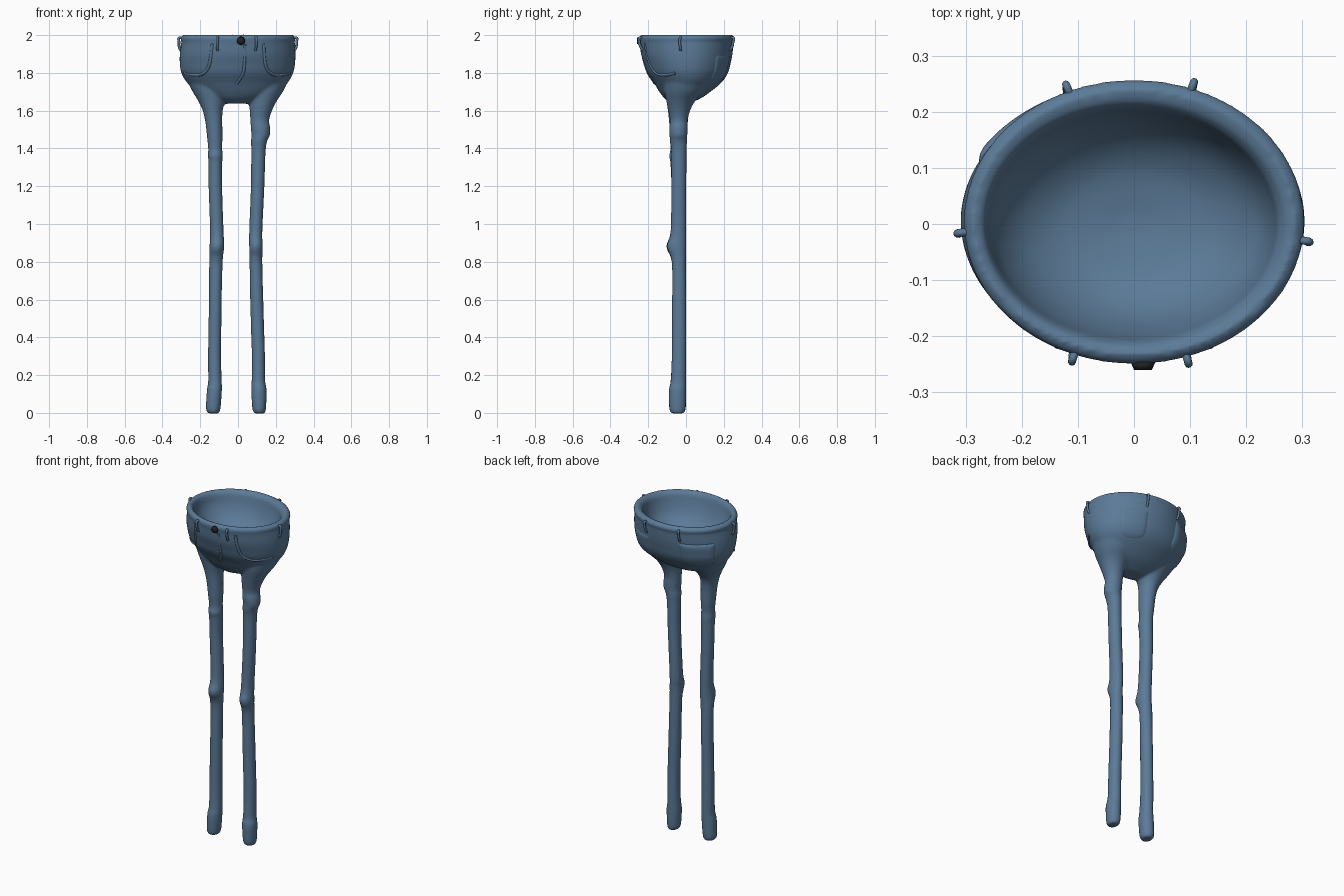
import bpy, bmesh, math
from mathutils import Vector


def material(name, rgb):
    m = bpy.data.materials.new(name)
    m.diffuse_color = (*rgb, 1)
    return m


denim = material("denim blue", (0.105, 0.195, 0.31))
dark = material("dark metal", (0.015, 0.016, 0.02))


def refine(rings, steps=4):
    """Smooth a ring list with a Catmull-Rom curve."""
    out = []
    for i in range(len(rings) - 1):
        p0, p1, p2 = rings[max(i - 1, 0)], rings[i], rings[i + 1]
        p3 = rings[min(i + 2, len(rings) - 1)]
        for s in range(steps):
            t = s / steps
            out.append(tuple(0.5 * (2 * b + (c - a) * t + (2 * a - 5 * b + 4 * c - d) * t * t
                                    + (3 * b - a - 3 * c + d) * t ** 3)
                             for a, b, c, d in zip(p0, p1, p2, p3)))
    return out + [rings[-1]]


# Ring = z, centre x, centre y, radius x, radius y
OUTER = refine([(1.637, -0.01, -0.03, 0.07, 0.045), (1.665, -0.002, -0.018, 0.155, 0.095),
                (1.70, 0, -0.006, 0.215, 0.135), (1.75, -0.003, 0.009, 0.268, 0.180),
                (1.80, -0.004, 0.009, 0.296, 0.213), (1.85, -0.003, 0.007, 0.305, 0.229),
                (1.90, -0.002, 0.004, 0.306, 0.242), (1.955, 0, 0.003, 0.301, 0.248)]) + [
         (1.967, 0, 0.002, 0.299, 0.249), (1.978, 0, 0.004, 0.305, 0.254),
         (1.992, 0, 0.004, 0.302, 0.252)]
INNER = [(2.003, 0, 0.003, 0.287, 0.237), (1.998, 0, 0, 0.27, 0.219)] + refine([
         (1.98, -0.003, -0.001, 0.259, 0.207), (1.93, -0.003, 0, 0.248, 0.194),
         (1.88, 0, 0, 0.224, 0.172), (1.84, 0, 0, 0.184, 0.14),
         (1.81, 0, 0, 0.125, 0.092), (1.795, 0, 0, 0.03, 0.02)], 3)
LEFT = [(-0.003, -0.13, -0.045, 0.026, 0.03), (0.02, -0.131, -0.045, 0.038, 0.044),
        (0.12, -0.125, -0.045, 0.040, 0.046), (0.17, -0.122, -0.04, 0.036, 0.042),
        (0.3, -0.124, -0.037, 0.035, 0.039), (0.6, -0.120, -0.036, 0.034, 0.038),
        (0.8, -0.117, -0.038, 0.036, 0.038), (0.88, -0.112, -0.052, 0.039, 0.053),
        (0.96, -0.112, -0.04, 0.036, 0.042), (1.2, -0.120, -0.038, 0.036, 0.040),
        (1.33, -0.12, -0.041, 0.037, 0.043), (1.36, -0.12, -0.044, 0.040, 0.046),
        (1.40, -0.121, -0.041, 0.037, 0.041), (1.46, -0.123, -0.04, 0.041, 0.046),
        (1.54, -0.128, -0.04, 0.045, 0.050), (1.6, -0.134, -0.038, 0.053, 0.058),
        (1.65, -0.138, -0.028, 0.072, 0.076), (1.70, -0.142, -0.01, 0.098, 0.104),
        (1.75, -0.147, 0.005, 0.118, 0.125)]
RIGHT = [(-0.003, 0.115, -0.045, 0.026, 0.03), (0.02, 0.112, -0.045, 0.036, 0.043),
         (0.12, 0.111, -0.045, 0.041, 0.046), (0.17, 0.108, -0.04, 0.036, 0.041),
         (0.3, 0.108, -0.037, 0.035, 0.039), (0.6, 0.099, -0.036, 0.035, 0.038),
         (0.8, 0.095, -0.038, 0.034, 0.038), (0.88, 0.095, -0.05, 0.036, 0.051),
         (0.96, 0.094, -0.04, 0.035, 0.042), (1.2, 0.104, -0.038, 0.036, 0.040),
         (1.38, 0.108, -0.038, 0.038, 0.041), (1.44, 0.112, -0.04, 0.043, 0.046),
         (1.47, 0.120, -0.04, 0.049, 0.047), (1.51, 0.119, -0.04, 0.051, 0.049),
         (1.55, 0.115, -0.038, 0.050, 0.047), (1.6, 0.121, -0.036, 0.059, 0.058),
         (1.65, 0.131, -0.028, 0.074, 0.076), (1.70, 0.14, -0.01, 0.098, 0.104),
         (1.75, 0.145, 0.005, 0.118, 0.125)]


def loft(bm, rings, n):
    loops = []
    for z, cx, cy, rx, ry in rings:
        loops.append([bm.verts.new((cx + rx * math.cos(2 * math.pi * i / n),
                                    cy + ry * math.sin(2 * math.pi * i / n), z))
                      for i in range(n)])
    for a, b in zip(loops, loops[1:]):
        for i in range(n):
            j = (i + 1) % n
            bm.faces.new((a[i], a[j], b[j], b[i]))
    bm.faces.new(loops[0][::-1])
    bm.faces.new(loops[-1])


def add_mesh(name, bm, mat):
    me = bpy.data.meshes.new(name)
    bmesh.ops.recalc_face_normals(bm, faces=bm.faces)
    bm.to_mesh(me)
    bm.free()
    me.materials.append(mat)
    for p in me.polygons:
        p.use_smooth = True
    ob = bpy.data.objects.new(name, me)
    bpy.context.collection.objects.link(ob)
    return ob


def surface(deg, z, out=0.0):
    """Point on the outside of the hips, pushed outward."""
    z = min(max(z, OUTER[0][0]), OUTER[-1][0])
    for a, b in zip(OUTER, OUTER[1:]):
        if z <= b[0]:
            break
    t = (z - a[0]) / (b[0] - a[0])
    _, cx, cy, rx, ry = [p + (q - p) * t for p, q in zip(a, b)]
    c, s = math.cos(math.radians(deg)), math.sin(math.radians(deg))
    return Vector((cx + (rx + out) * c, cy + (ry + out) * s, z))


def tube(name, pts, radius):
    cu = bpy.data.curves.new(name, 'CURVE')
    cu.dimensions = '3D'
    cu.bevel_depth = radius
    cu.bevel_resolution = 3
    cu.resolution_u = 8
    cu.use_fill_caps = True
    sp = cu.splines.new('BEZIER')
    sp.bezier_points.add(len(pts) - 1)
    for bp, p in zip(sp.bezier_points, pts):
        bp.co = p
        bp.handle_left_type = bp.handle_right_type = 'AUTO'
    cu.materials.append(denim)
    ob = bpy.data.objects.new(name, cu)
    bpy.context.collection.objects.link(ob)
    return ob


# Hips with hollow waist and both legs, fused into one skin
bm = bmesh.new()
loft(bm, OUTER + INNER, 96)
loft(bm, refine(LEFT), 32)
loft(bm, refine(RIGHT), 32)
trousers = add_mesh("trousers", bm, denim)
remesh = trousers.modifiers.new("fuse", 'REMESH')
remesh.mode = 'VOXEL'
remesh.voxel_size = 0.007
remesh.use_smooth_shade = True
smooth = trousers.modifiers.new("soften", 'SMOOTH')
smooth.factor = 0.5
smooth.iterations = 8


# Back pockets: soft rounded patches that follow the hips
def back_pocket(name, mid, half, z0, z1, out):
    bm = bmesh.new()
    n = 20
    grid = []
    for j in range(n + 1):
        v = j / n
        row = []
        for i in range(n + 1):
            u = 2 * i / n - 1
            low = z0 + 0.045 * abs(u) ** 4
            fall = max(abs(u), abs(2 * v - 1))
            row.append(bm.verts.new(surface(mid + half * u, low + (z1 - low) * v,
                                            out - (out + 0.008) * fall ** 8)))
        grid.append(row)
    for j in range(n):
        for i in range(n):
            bm.faces.new((grid[j][i], grid[j][i + 1], grid[j + 1][i + 1], grid[j + 1][i]))
    add_mesh(name, bm, denim)


back_pocket("right_back_pocket", 56, 18, 1.73, 1.90, 0.005)
back_pocket("left_back_pocket", 132, 23, 1.74, 1.91, 0.009)

# Front pocket openings
for side, name in ((1, "right"), (-1, "left")):
    path = [(27, 1.955), (28, 1.88), (32, 1.82), (40, 1.795), (54, 1.79), (72, 1.80)]
    tube(name + "_front_pocket_edge",
         [surface(-90 + side * d, z, -0.004) for d, z in path], 0.009)

# Fly seam
tube("fly_seam", [surface(d, z, -0.005) for d, z in
                  ((-83, 1.95), (-83, 1.86), (-84, 1.80), (-88, 1.765), (-91, 1.745))], 0.009)

# Belt loops around the waistband
for k, (x, y) in enumerate([(-0.315, -0.02), (0.312, -0.035), (-0.122, 0.245),
                            (0.11, 0.255), (-0.112, -0.25), (0.097, -0.25)]):
    d = math.degrees(math.atan2(y / 0.253, x / 0.303))
    tube("belt_loop_%d" % (k + 1),
         [surface(d, z, o) for z, o in ((1.985, -0.006), (1.985, 0.010), (1.965, 0.014),
                                        (1.935, 0.008), (1.918, -0.003))], 0.007)

# Waist button
bm = bmesh.new()
bmesh.ops.create_cone(bm, cap_ends=True, segments=24, radius1=0.022, radius2=0.016, depth=0.014)
button = add_mesh("waist_button", bm, dark)
button.location = (0.016, -0.253, 1.97)
button.rotation_euler = (math.pi / 2, 0, 0)
